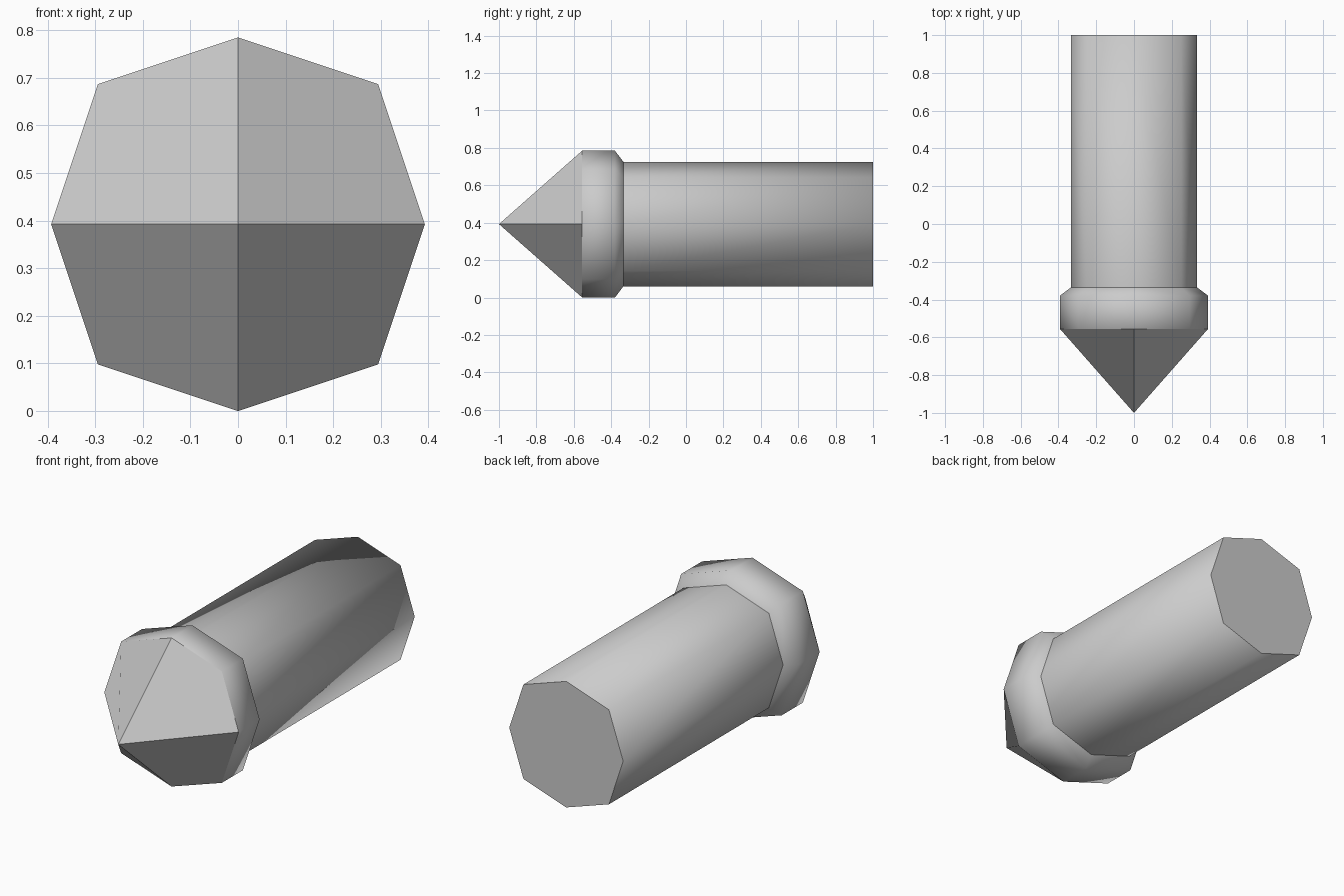
import bpy
import bmesh
from mathutils import Vector

cube = bpy.data.objects.get("Cube")
if cube:
    bpy.data.objects.remove(cube)

GREY = (0.6, 0.6, 0.6, 1.0)
AXIS_Z = 0.3925
DIAGONAL = 0.75
OCTAGON = [(1, 0), (DIAGONAL, DIAGONAL), (0, 1), (-DIAGONAL, DIAGONAL),
           (-1, 0), (-DIAGONAL, -DIAGONAL), (0, -1), (DIAGONAL, -DIAGONAL)]

grey = bpy.data.materials.new("plain grey")
grey.use_nodes = True
grey.diffuse_color = GREY
for node in grey.node_tree.nodes:
    if node.type == 'BSDF_PRINCIPLED':
        node.inputs["Base Color"].default_value = GREY


def ring(bm, y, radius):
    """Octagonal ring of vertices around the long axis."""
    return [bm.verts.new((x * radius, y, AXIS_Z + z * radius)) for x, z in OCTAGON]


def bridge(bm, front, back):
    """Smooth side faces between two rings."""
    for i in range(len(front)):
        j = (i + 1) % len(front)
        bm.faces.new((front[i], back[i], back[j], front[j])).smooth = True


def finish(bm, name):
    """Make the object, with rounded normals on the sides and flat ends."""
    mesh = bpy.data.meshes.new(name)
    bm.to_mesh(mesh)
    bm.free()
    mesh.materials.append(grey)
    rounded = [v.normal.copy() for v in mesh.vertices]
    normals = [Vector()] * len(mesh.loops)
    for face in mesh.polygons:
        for loop in face.loop_indices:
            vertex = mesh.loops[loop].vertex_index
            normals[loop] = rounded[vertex] if face.use_smooth else face.normal.copy()
    mesh.normals_split_custom_set(normals)
    obj = bpy.data.objects.new(name, mesh)
    bpy.context.collection.objects.link(obj)


# Pointed tip with four flat facets, and the collar with a bevelled rear
bm = bmesh.new()
base = ring(bm, -0.555, 0.3925)
shoulder = ring(bm, -0.38, 0.3925)
neck = ring(bm, -0.335, 0.333)
bridge(bm, base, shoulder)
bridge(bm, shoulder, neck)
apex = bm.verts.new((0, -1, AXIS_Z))
for i in range(0, 8, 2):
    bm.faces.new((apex, base[i], base[i + 1], base[(i + 2) % 8]))
finish(bm, "tip_and_collar")

# Long straight shaft with a flat back end
bm = bmesh.new()
front = ring(bm, -0.335, 0.333)
back = ring(bm, 1.0, 0.333)
bridge(bm, front, back)
bm.faces.new(back[::-1])
finish(bm, "shaft")
